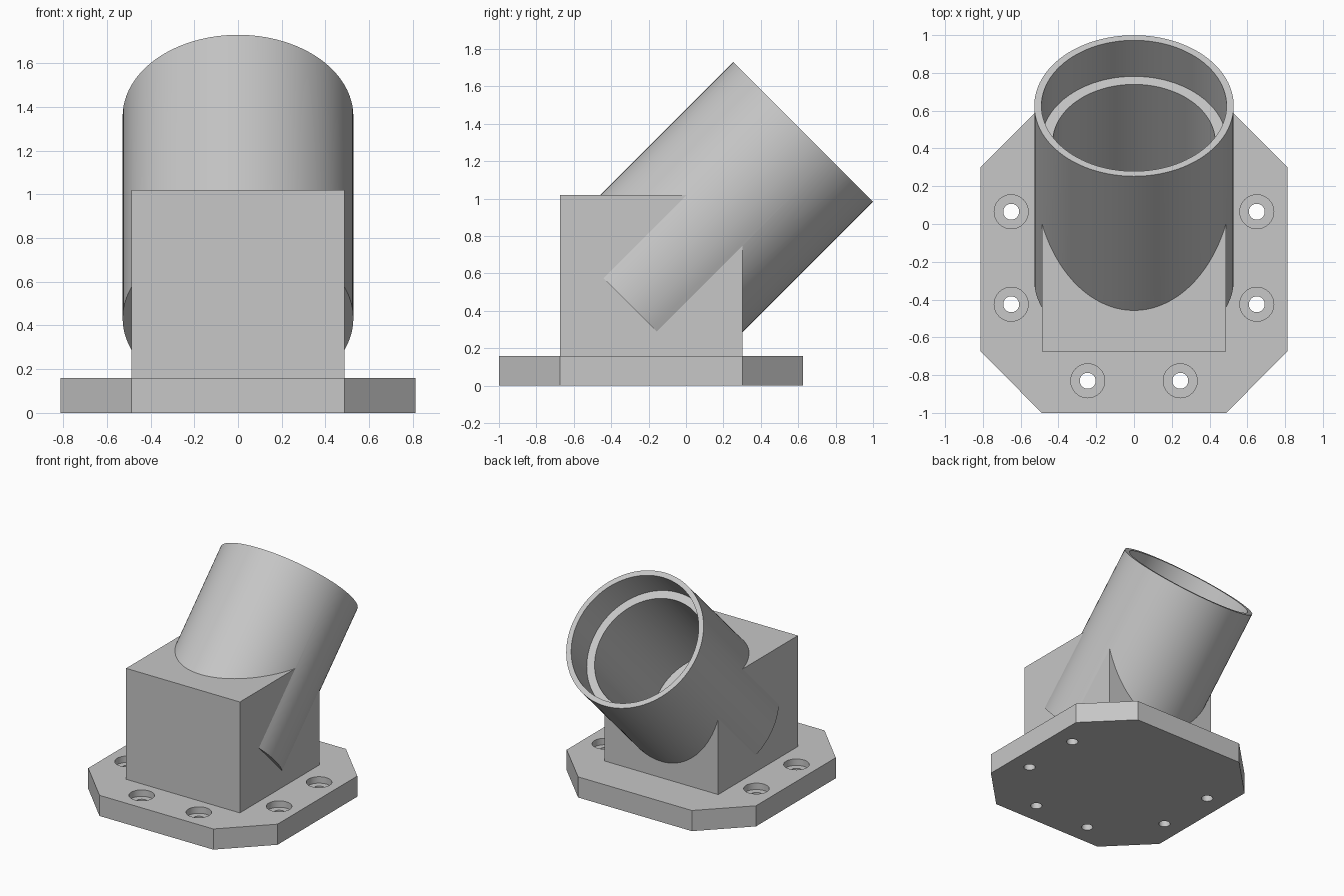
import bpy
import bmesh
import math
from mathutils import Matrix, Vector

cube = bpy.data.objects.get("Cube")
if cube:
    bpy.data.objects.remove(cube, do_unlink=True)

# Single flat material
GREY = (0.57, 0.57, 0.57, 1.0)
grey = bpy.data.materials.new("light_grey")
grey.use_nodes = True
grey.diffuse_color = GREY
bsdf = next(n for n in grey.node_tree.nodes if n.type == "BSDF_PRINCIPLED")
bsdf.inputs["Base Color"].default_value = GREY


def finish(name, bm):
    bmesh.ops.recalc_face_normals(bm, faces=bm.faces)
    mesh = bpy.data.meshes.new(name)
    bm.to_mesh(mesh)
    bm.free()
    mesh.materials.append(grey)
    obj = bpy.data.objects.new(name, mesh)
    bpy.context.collection.objects.link(obj)
    return obj


def prism(name, outline, z0, z1):
    bm = bmesh.new()
    face = bm.faces.new([bm.verts.new((x, y, z0)) for x, y in outline])
    top = bmesh.ops.extrude_face_region(bm, geom=[face])["geom"]
    bmesh.ops.translate(bm, vec=(0, 0, z1 - z0),
                        verts=[v for v in top if isinstance(v, bmesh.types.BMVert)])
    return finish(name, bm)


def cylinder(name, radius, start, end, segments):
    start, end = Vector(start), Vector(end)
    axis = end - start
    turn = Vector((0, 0, 1)).rotation_difference(axis).to_matrix().to_4x4()
    bm = bmesh.new()
    bmesh.ops.create_cone(bm, cap_ends=True, segments=segments,
                          radius1=radius, radius2=radius, depth=axis.length,
                          matrix=Matrix.Translation((start + end) / 2) @ turn)
    return finish(name, bm)


def combine(target, other, operation):
    other.hide_render = True
    mod = target.modifiers.new(operation.lower(), "BOOLEAN")
    mod.operation = operation
    mod.solver = "EXACT"
    mod.object = other
    bpy.context.view_layer.objects.active = target
    bpy.ops.object.modifier_apply(modifier=mod.name)
    bpy.data.objects.remove(other, do_unlink=True)


# Base plate with chamfered corners
HALF, FLAT = 0.812, 0.488
FRONT, BACK, THICK = -1.0, 0.625, 0.16
right_side = [(FLAT, FRONT), (HALF, -0.675), (HALF, 0.302), (FLAT, BACK)]
outline = right_side + [(-x, y) for x, y in reversed(right_side)]
mount = prism("angled_pipe_mount", outline, 0, THICK)

# Counterbored bolt holes along both sides and the front
for x, y in [(0.65, 0.065), (0.65, -0.425), (0.245, -0.83)]:
    for side in (-1, 1):
        for radius, floor in [(0.042, -0.1), (0.09, THICK - 0.05)]:
            drill = cylinder("bolt_hole_cutter", radius,
                             (side * x, y, floor), (side * x, y, 0.3), 40)
            combine(mount, drill, "DIFFERENCE")

# Square block standing on the plate
block = prism("block", [(-FLAT, -0.674), (FLAT, -0.674), (FLAT, 0.302), (-FLAT, 0.302)],
              0.08, 1.02)
combine(mount, block, "UNION")

# Pipe leaning back at 45 degrees
LENGTH, RADIUS = 1.308, 0.528
mouth = Vector((0, 0.626, 1.357))
lean = Vector((0, 1, 1)).normalized()
pipe = cylinder("pipe", RADIUS, mouth - lean * LENGTH, mouth, 96)
combine(mount, pipe, "UNION")

# Stepped bore: wide socket, then a narrower passage
for radius, depth in [(0.49, 0.27), (0.43, LENGTH - 0.05)]:
    bore = cylinder("bore_cutter", radius, mouth - lean * depth, mouth + lean * 0.2, 96)
    combine(mount, bore, "DIFFERENCE")

# Smooth round walls, crisp edges
bpy.ops.object.select_all(action="DESELECT")
mount.select_set(True)
bpy.context.view_layer.objects.active = mount
bpy.ops.object.shade_smooth_by_angle(angle=math.radians(15))
